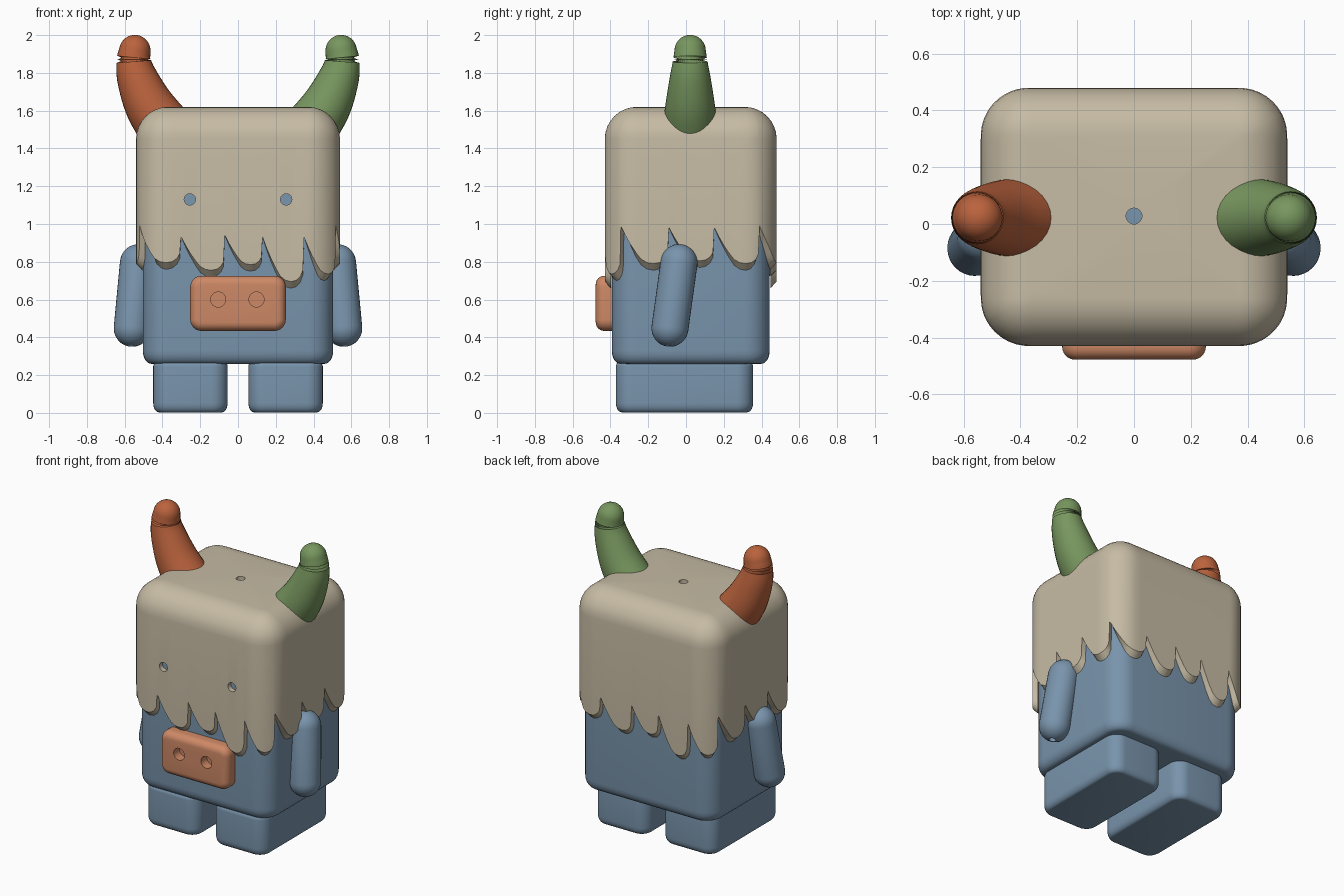
import bpy, bmesh, math
from mathutils import Vector

if "Cube" in bpy.data.objects:
    bpy.data.objects.remove(bpy.data.objects["Cube"])


def material(name, rgb):
    m = bpy.data.materials.new(name)
    lin = [((c / 255 + 0.055) / 1.055) ** 2.4 for c in rgb]
    m.diffuse_color = (*lin, 1)
    m.use_nodes = True
    m.node_tree.nodes["Principled BSDF"].inputs["Base Color"].default_value = m.diffuse_color
    return m


TAN = material("tan", (198, 187, 164))
BLUE = material("blue", (121, 148, 172))
GREEN = material("green", (120, 151, 95))
RED = material("rust_red", (187, 99, 61))
ORANGE = material("orange", (206, 137, 102))


def loft(name, rings, mat):
    """Closed solid through rings of equal length, capped at both ends."""
    bm = bmesh.new()
    rows = [[bm.verts.new(p) for p in ring] for ring in rings]
    n = len(rows[0])
    for a, b in zip(rows, rows[1:]):
        for i in range(n):
            j = (i + 1) % n
            bm.faces.new((a[i], a[j], b[j], b[i]))
    bm.faces.new(rows[0][::-1])
    bm.faces.new(rows[-1])
    bmesh.ops.remove_doubles(bm, verts=bm.verts, dist=0.0005)
    bmesh.ops.recalc_face_normals(bm, faces=bm.faces)
    me = bpy.data.meshes.new(name)
    bm.to_mesh(me)
    bm.free()
    me.materials.append(mat)
    ob = bpy.data.objects.new(name, me)
    bpy.context.collection.objects.link(ob)
    return ob


def activate(ob):
    bpy.ops.object.select_all(action='DESELECT')
    ob.select_set(True)
    bpy.context.view_layer.objects.active = ob


def smooth(ob, angle=35):
    activate(ob)
    bpy.ops.object.shade_smooth_by_angle(angle=math.radians(angle))


def drill(ob, start, end, radius):
    """Cut a round hole from start to end."""
    start, end = Vector(start), Vector(end)
    d = end - start
    bpy.ops.mesh.primitive_cylinder_add(
        vertices=24, radius=radius, depth=d.length, location=(start + end) / 2,
        rotation=d.to_track_quat('Z', 'Y').to_euler())
    cutter = bpy.context.object
    cutter.hide_render = True
    mod = ob.modifiers.new("hole", 'BOOLEAN')
    mod.operation, mod.object, mod.solver = 'DIFFERENCE', cutter, 'EXACT'
    activate(ob)
    bpy.ops.object.modifier_apply(modifier=mod.name)
    bpy.data.objects.remove(cutter)


def arc(n):
    return [math.pi / 2 * i / n for i in range(n + 1)]


def rounded_box(name, cx, cy, hx, hy, r, z0, z1, low, high, mat):
    """Box with round upright corners; low/high = (inset, height) of end bevels."""
    cols = []
    for k, (sx, sy) in enumerate([(1, 1), (-1, 1), (-1, -1), (1, -1)]):
        core = Vector((cx + sx * (hx - r), cy + sy * (hy - r)))
        for a in arc(8):
            t = a + k * math.pi / 2
            cols.append((core, Vector((math.cos(t), math.sin(t)))))
    rows = [(low[0] * (1 - math.sin(a)), z0 + low[1] * (1 - math.cos(a))) for a in arc(6)]
    rows += [(high[0] * (1 - math.cos(a)), z1 - high[1] * (1 - math.sin(a))) for a in arc(6)]
    return loft(name, [[(*(c + n * (r - ins)), z) for c, n in cols]
                       for ins, z in rows], mat)


def tube(name, path, mat, sides=32):
    """Round tube through (point, radius) pairs."""
    rings = []
    for i, (p, r) in enumerate(path):
        d = path[min(i + 1, len(path) - 1)][0] - path[max(i - 1, 0)][0]
        q = d.to_track_quat('Z', 'Y')
        rings.append([p + q @ Vector((r * math.cos(t), r * math.sin(t), 0))
                      for t in (2 * math.pi * k / sides for k in range(sides))])
    return loft(name, rings, mat)


def round_end(p, d, r):
    """Hemisphere path stations leaving p along d."""
    return [(p + d * r * math.sin(a), max(r * math.cos(a), 0.002)) for a in arc(8)[1:]]


# Body and legs
smooth(rounded_box("body", 0, 0.025, 0.504, 0.418, 0.132, 0.26, 1.58,
                   (0.045, 0.07), (0.13, 0.13), BLUE))
for side, s in (("left", -1), ("right", 1)):
    smooth(rounded_box(side + "_leg", s * 0.252, -0.008, 0.197, 0.363, 0.085, 0.003, 0.275,
                       (0.03, 0.05), (0.03, 0.03), BLUE))

# Shaggy head cover: a thin shell with a ragged lower rim
HX, HY, R, CY, T = 0.54, 0.455, 0.17, 0.025, 0.033
A, B, Q = HX - R, HY - R, R * math.pi / 2
HALF = 2 * (A + B) + 2 * Q


def rim(u):
    """Core point and outward direction at distance u around the head."""
    u %= 2 * HALF
    s = 1
    if u >= HALF:
        u, s = u - HALF, -1
    if u < 2 * A:
        c, t = (-A + u, -B), 0
    elif u < 2 * A + Q:
        c, t = (A, -B), (u - 2 * A) / R
    elif u < 2 * A + Q + 2 * B:
        c, t = (A, -B + u - 2 * A - Q), math.pi / 2
    else:
        c, t = (A, B), math.pi / 2 + (u - 2 * A - Q - 2 * B) / R
    c, n = Vector(c) * s, Vector((math.sin(t), -math.cos(t))) * s
    return c + Vector((0, CY)), n


# Each lock: start distance, notch height, lowest point
LOCKS = [(0.07, 0.93, 0.72), (0.30, 0.94, 0.75), (0.50, 0.93, 0.66), (0.72, 0.93, 0.70),
         (0.918, 0.99, 0.755), (1.177, 0.98, 0.77), (1.417, 0.98, 0.755), (1.66, 0.99, 0.76)]
SHAPE = [(0, 0), (0.1, 0.25), (0.2, 0.47), (0.32, 0.7), (0.43, 0.88), (0.55, 0.97),
         (0.68, 1), (0.81, 0.97), (0.91, 0.88), (0.97, 0.74), (0.985, 0.4)]
cols = []
for turn in (0, HALF):
    for i, (u, top, low) in enumerate(LOCKS):
        end = LOCKS[i + 1][0] if i + 1 < len(LOCKS) else LOCKS[0][0] + HALF
        for t, f in SHAPE:
            cols.append((*rim(turn + u + t * (end - u)), top - f * (top - low), 0.035 * f))


def shell_ring(inset, z=None, lift=0):
    return [(*(c + n * (R - inset)), (low + lift * h) if z is None else z)
            for c, n, low, h in cols]


Z = 1.45
inner = [shell_ring(T + (R - T) * (1 - math.cos(a)), Z + (R - T) * math.sin(a)) for a in arc(8)]
outer = [shell_ring(R * (1 - math.cos(a)), Z + R * math.sin(a)) for a in arc(8)]
cover = loft("head_cover", inner[::-1] + [shell_ring(T), shell_ring(0, lift=1)] + outer, TAN)
for x in (-0.255, 0.255):
    drill(cover, (x, -0.5, 1.13), (x, -0.35, 1.13), 0.03)
drill(cover, (0, 0.028, 1.7), (0, 0.028, 1.53), 0.028)
smooth(cover)

# Snout with two nostrils, built upright then tipped forward
snout = rounded_box("snout", 0, 0.58, 0.253, 0.146, 0.06, 0.36, 0.478,
                    (0.0, 0.01), (0.045, 0.045), ORANGE)
snout.rotation_euler.x = math.pi / 2
activate(snout)
bpy.ops.object.transform_apply(location=False, rotation=True, scale=False)
for x in (-0.105, 0.098):
    drill(snout, (x, -0.55, 0.6), (x, -0.415, 0.6), 0.04)
smooth(snout)

# Arms
for side, s in (("left", -1), ("right", 1)):
    top, bottom, r = Vector((s * 0.527, -0.037, 0.795)), Vector((s * 0.56, -0.085, 0.448)), 0.098
    d = (bottom - top).normalized()
    arm = tube(side + "_arm", round_end(top, -d, r)[::-1] + [(top, r), (bottom, r)]
               + round_end(bottom, d, r), BLUE)
    drill(arm, bottom + d * 0.06, bottom + d * 0.15, 0.022)
    smooth(arm)

# Horns: x, z, radius along the centre line
HORN = [(0.30, 1.40, 0.155), (0.38, 1.50, 0.146), (0.47, 1.63, 0.131),
        (0.532, 1.77, 0.109), (0.552, 1.86, 0.092), (0.546, 1.918, 0.083)]


def spline(pts, steps=6):
    """Smooth curve through the given stations."""
    v = [Vector(p) for p in pts]
    v = [2 * v[0] - v[1]] + v + [2 * v[-1] - v[-2]]
    out = []
    for a, b, c, d in zip(v, v[1:], v[2:], v[3:]):
        for k in range(steps):
            t = k / steps
            out.append(0.5 * (2 * b + (c - a) * t + (2 * a - 5 * b + 4 * c - d) * t * t
                              + (3 * b - a - 3 * c + d) * t ** 3))
    return out + [v[-2]]


for side, s, mat in (("left", -1, RED), ("right", 1, GREEN)):
    path = [(Vector((s * x, 0.022, z)), r) for x, z, r in spline(HORN)]
    d = (path[-1][0] - path[-2][0]).normalized()
    smooth(tube(side + "_horn", path + round_end(path[-1][0], d, path[-1][1]), mat))
